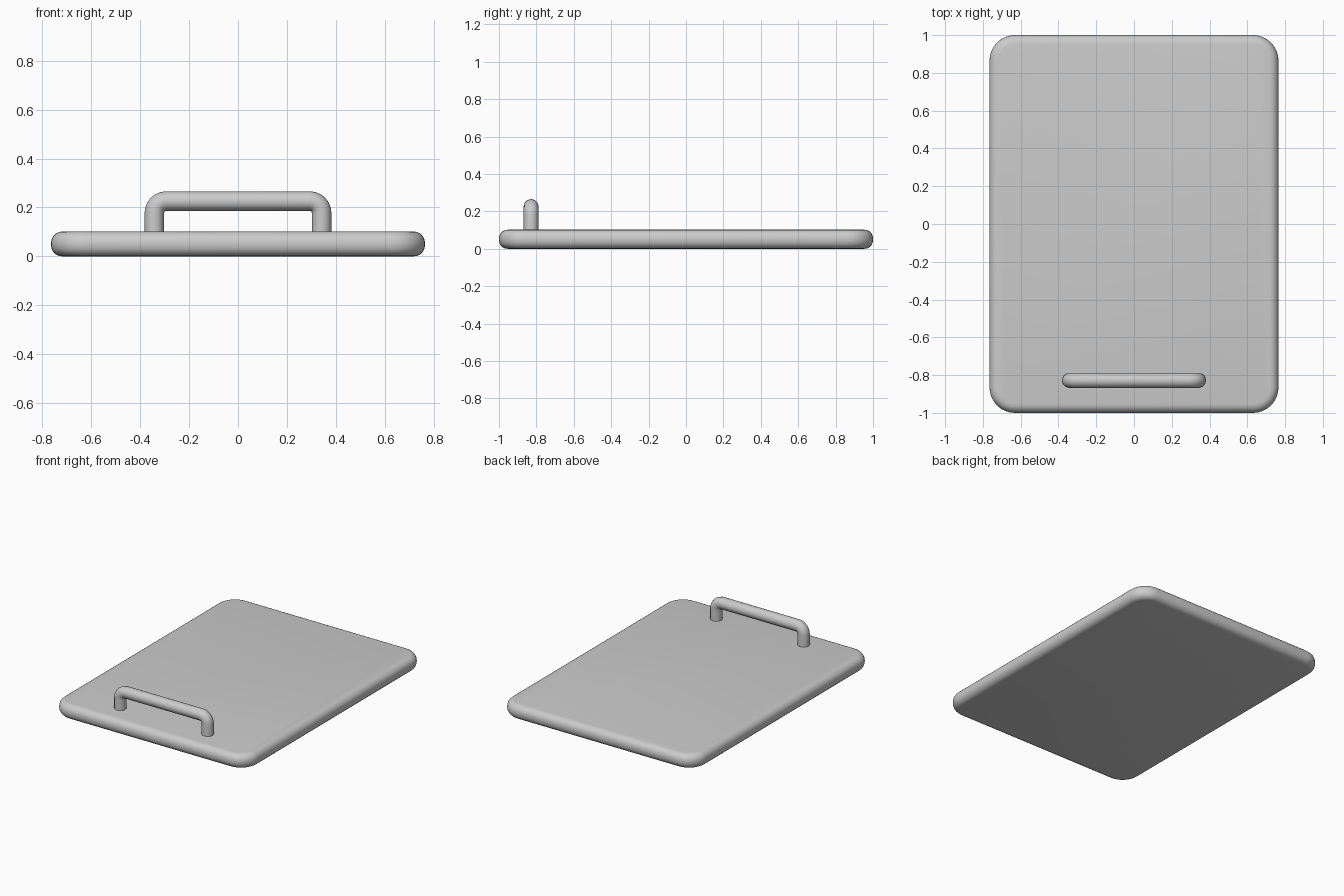
import bpy, bmesh
from math import sin, cos, pi

if "Cube" in bpy.data.objects:
    bpy.data.objects.remove(bpy.data.objects["Cube"], do_unlink=True)

grey = bpy.data.materials.new("light grey")
grey.use_nodes = True
colour = (0.6, 0.6, 0.6, 1)
grey.diffuse_color = colour
grey.node_tree.nodes["Principled BSDF"].inputs["Base Color"].default_value = colour


def arc(cx, cy, radius, start, end, steps):
    """Points on an arc, angles in radians."""
    angles = [start + (end - start) * i / steps for i in range(steps + 1)]
    return [(cx + radius * cos(a), cy + radius * sin(a)) for a in angles]


def smooth(obj):
    bpy.ops.object.select_all(action="DESELECT")
    obj.select_set(True)
    bpy.context.view_layer.objects.active = obj
    if obj.type == "CURVE":
        bpy.ops.object.convert(target="MESH")
    bpy.ops.object.shade_smooth_by_angle(angle=pi / 4)


# Board: rounded rectangle raised into a slab, with rolled rims
half_x, half_y, thick, corner, rim = 0.765, 1.0, 0.102, 0.135, 0.046
outline = []
for i, (sx, sy) in enumerate([(1, 1), (-1, 1), (-1, -1), (1, -1)]):
    outline += arc(sx * (half_x - corner), sy * (half_y - corner), corner,
                   i * pi / 2, (i + 1) * pi / 2, 8)
bm = bmesh.new()
face = bm.faces.new([bm.verts.new((x, y, 0)) for x, y in outline])
raised = bmesh.ops.extrude_face_region(bm, geom=[face], use_keep_orig=True)
top = [v for v in raised["geom"] if isinstance(v, bmesh.types.BMVert)]
bmesh.ops.translate(bm, verts=top, vec=(0, 0, thick))
bmesh.ops.recalc_face_normals(bm, faces=bm.faces)
rims = [e for e in bm.edges if abs(e.verts[0].co.z - e.verts[1].co.z) < 1e-5]
bmesh.ops.bevel(bm, geom=rims, offset=rim, segments=5, profile=0.5, affect="EDGES")
mesh = bpy.data.meshes.new("board")
bm.to_mesh(mesh)
bm.free()
board = bpy.data.objects.new("board", mesh)
mesh.materials.append(grey)
bpy.context.collection.objects.link(board)
smooth(board)

# Handle: round bar bent into a bridge near the front edge
reach, height, bend, bar = 0.342, 0.226, 0.048, 0.04
path = [(reach, thick - 0.02)]
path += arc(reach - bend, height - bend, bend, 0, pi / 2, 6)
path += [(-x, z) for x, z in reversed(path)]
curve = bpy.data.curves.new("handle", "CURVE")
curve.dimensions = "3D"
curve.bevel_depth = bar
curve.bevel_resolution = 4
curve.use_fill_caps = True
spline = curve.splines.new("POLY")
spline.points.add(len(path) - 1)
for point, (x, z) in zip(spline.points, path):
    point.co = (x, -0.828, z, 1)
handle = bpy.data.objects.new("handle", curve)
curve.materials.append(grey)
bpy.context.collection.objects.link(handle)
smooth(handle)
